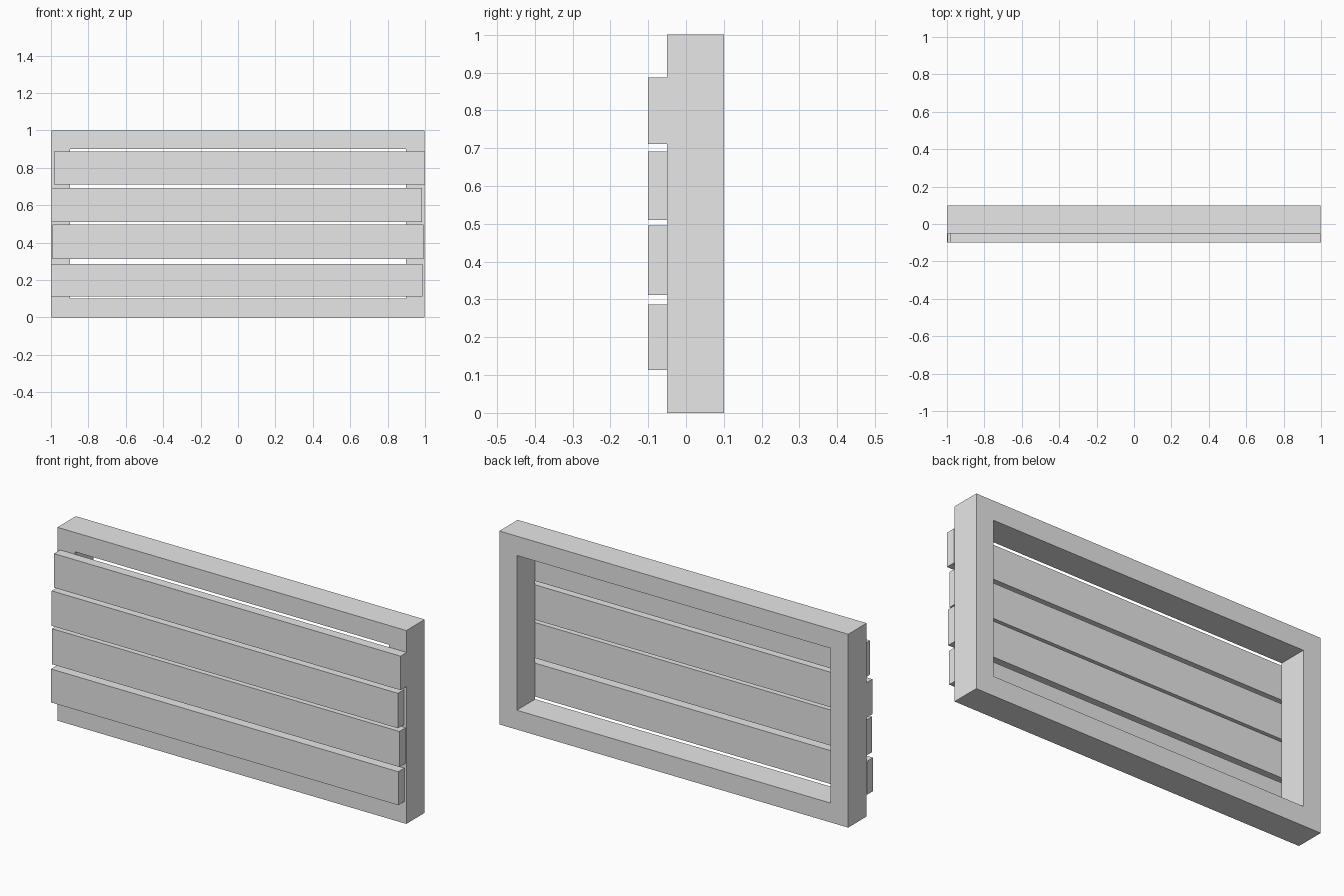
import bpy
import bmesh

default_cube = bpy.data.objects.get("Cube")
if default_cube:
    bpy.data.objects.remove(default_cube, do_unlink=True)

# Single plain grey
grey = bpy.data.materials.new("light_grey")
grey.use_nodes = True
colour = (0.8, 0.8, 0.8, 1)
grey.diffuse_color = colour
grey.node_tree.nodes["Principled BSDF"].inputs["Base Color"].default_value = colour


def add_object(name, bm):
    bmesh.ops.recalc_face_normals(bm, faces=bm.faces)
    mesh = bpy.data.meshes.new(name)
    bm.to_mesh(mesh)
    bm.free()
    mesh.materials.append(grey)
    obj = bpy.data.objects.new(name, mesh)
    bpy.context.collection.objects.link(obj)
    return obj


def add_board(name, x0, x1, y0, y1, z0, z1):
    bm = bmesh.new()
    bmesh.ops.create_cube(bm, size=1)
    bmesh.ops.scale(bm, vec=(x1 - x0, y1 - y0, z1 - z0), verts=bm.verts)
    centre = ((x0 + x1) / 2, (y0 + y1) / 2, (z0 + z1) / 2)
    bmesh.ops.translate(bm, vec=centre, verts=bm.verts)
    return add_object(name, bm)


def add_frame(name, half_width, height, border, y0, y1):
    """Rectangular ring, extruded from y0 to y1."""
    bm = bmesh.new()

    def loop(inset):
        x, low, high = half_width - inset, inset, height - inset
        corners = [(-x, low), (x, low), (x, high), (-x, high)]
        return [bm.verts.new((cx, y0, cz)) for cx, cz in corners]

    outer, inner = loop(0), loop(border)
    ring = []
    for i in range(4):
        j = (i + 1) % 4
        ring.append(bm.faces.new((outer[i], outer[j], inner[j], inner[i])))
    result = bmesh.ops.extrude_face_region(bm, geom=ring, use_keep_orig=True)
    moved = [v for v in result["geom"] if isinstance(v, bmesh.types.BMVert)]
    bmesh.ops.translate(bm, vec=(0, y1 - y0, 0), verts=moved)
    return add_object(name, bm)


# Deep rectangular frame behind the planks
add_frame("frame", 0.998, 1.0, 0.1, -0.05, 0.1)

# Four slightly uneven front planks, bottom to top: left, right, bottom, top
planks = [
    (-1.0, 0.987, 0.113, 0.286),
    (-0.993, 0.993, 0.312, 0.496),
    (-0.996, 0.985, 0.51, 0.691),
    (-0.983, 1.0, 0.711, 0.887),
]
for number, (x0, x1, z0, z1) in enumerate(planks, 1):
    add_board(f"plank_{number}", x0, x1, -0.1, -0.05, z0, z1)
